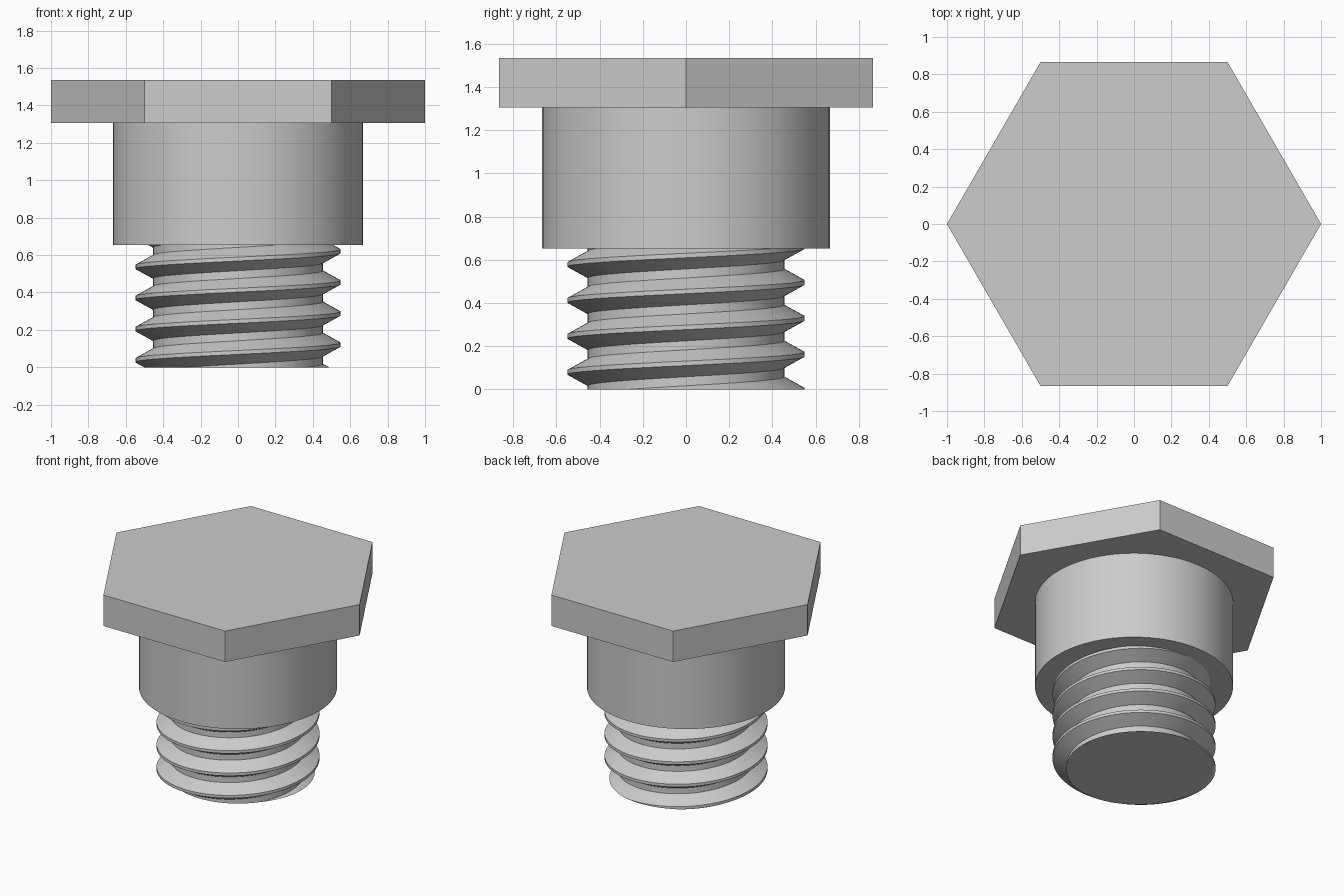
import bpy, bmesh, math
from mathutils import Vector

cube = bpy.data.objects.get("Cube")
if cube:
    bpy.data.objects.remove(cube, do_unlink=True)

SEGMENTS = 96
SHAFT_TOP, COLLAR_TOP, HEAD_TOP = 0.653, 1.305, 1.535
PITCH, ROOT_R, CREST_R = 0.1664, 0.455, 0.549
CREST_Z = 0.121          # crest height on the +x side

steel = bpy.data.materials.new("plain grey steel")
steel.use_nodes = True
colour = (0.604, 0.604, 0.604, 1)
steel.diffuse_color = colour
steel.node_tree.nodes["Principled BSDF"].inputs["Base Color"].default_value = colour


def finish(name, bm):
    bmesh.ops.recalc_face_normals(bm, faces=bm.faces)
    mesh = bpy.data.meshes.new(name)
    bm.to_mesh(mesh)
    bm.free()
    mesh.materials.append(steel)
    ob = bpy.data.objects.new(name, mesh)
    bpy.context.collection.objects.link(ob)
    bpy.ops.object.select_all(action="DESELECT")
    ob.select_set(True)
    bpy.context.view_layer.objects.active = ob
    bpy.ops.object.shade_smooth_by_angle(angle=math.radians(20))
    return ob


def prism(name, sides, radius, z0, z1):
    bm = bmesh.new()
    ring = [bm.verts.new((radius * math.cos(a), radius * math.sin(a), z0))
            for a in (math.tau * i / sides for i in range(sides))]
    base = bm.faces.new(ring)
    top = bmesh.ops.extrude_face_region(bm, geom=[base])["geom"]
    bmesh.ops.translate(bm, vec=(0, 0, z1 - z0),
                        verts=[g for g in top if isinstance(g, bmesh.types.BMVert)])
    # the extrusion may drop the starting cap
    if not any(all(v.co.z < z0 + 1e-5 for v in f.verts) for f in bm.faces):
        bm.faces.new(ring)
    return finish(name, bm)


def threaded_shaft():
    # helical strip with a flat root and a flat crest, then trimmed at both ends
    bm = bmesh.new()
    profile = [(CREST_R, -PITCH / 16), (CREST_R, PITCH / 16),
               (ROOT_R, PITCH * 3 / 8), (ROOT_R, PITCH * 5 / 8)]
    rings = []
    for i in range(SEGMENTS):
        a = math.tau * i / SEGMENTS
        rings.append([bm.verts.new((r * math.cos(a), r * math.sin(a),
                                    CREST_Z + PITCH * (k + i / SEGMENTS) + dz))
                      for k in range(-3, 6) for r, dz in profile])
    for i in range(SEGMENTS):
        here = rings[i]
        # the last column joins the first one a full turn higher
        there = rings[i + 1] if i + 1 < SEGMENTS else rings[0][len(profile):]
        for j in range(min(len(here), len(there)) - 1):
            bm.faces.new((here[j], there[j], there[j + 1], here[j + 1]))
    for z, direction in ((0, -1), (SHAFT_TOP, 1)):
        cut = bmesh.ops.bisect_plane(
            bm, geom=bm.verts[:] + bm.edges[:] + bm.faces[:], dist=1e-6,
            plane_co=(0, 0, z), plane_no=Vector((0, 0, direction)), clear_outer=True)
        rim = [g for g in cut["geom_cut"] if isinstance(g, bmesh.types.BMVert)]
        rim.sort(key=lambda v: math.atan2(v.co.y, v.co.x))
        bm.faces.new(rim)
    return finish("threaded_shaft", bm)


threaded_shaft()
prism("collar", SEGMENTS, 0.667, SHAFT_TOP, COLLAR_TOP)
prism("hex_head", 6, 1.0, COLLAR_TOP, HEAD_TOP)
